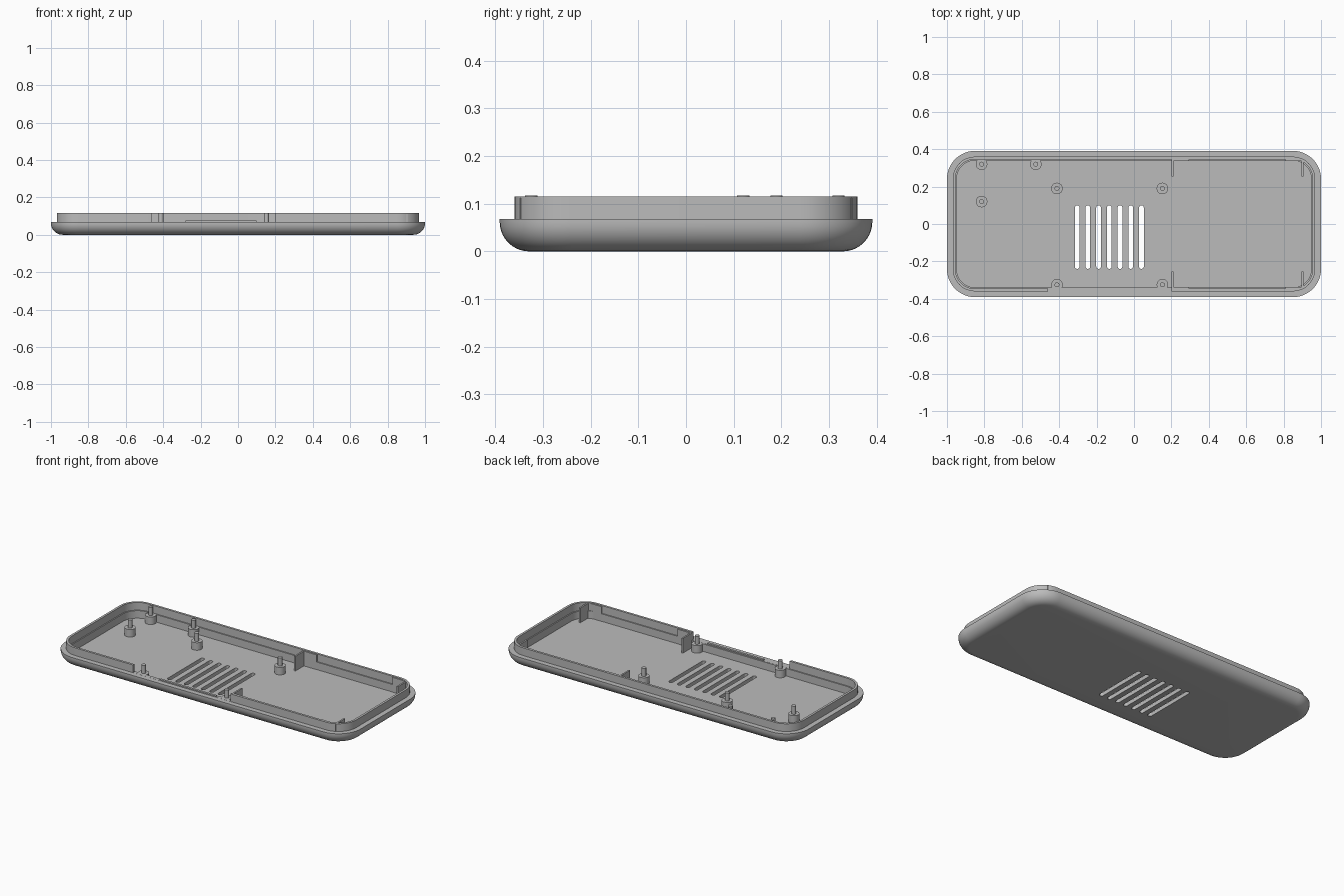
import bpy
import bmesh
from math import sin, cos, pi

cube = bpy.data.objects.get("Cube")
if cube:
    bpy.data.objects.remove(cube, do_unlink=True)

grey = bpy.data.materials.new("matte grey plastic")
grey.use_nodes = True
COLOUR = (0.5, 0.5, 0.5, 1)
grey.diffuse_color = COLOUR
grey.node_tree.nodes["Principled BSDF"].inputs["Base Color"].default_value = COLOUR


def ring(hx, hy, r, z, cx=0, cy=0, seg=12):
    """Points of a rounded rectangle."""
    pts = []
    for k, (sx, sy) in enumerate([(1, 1), (-1, 1), (-1, -1), (1, -1)]):
        for i in range(seg + 1):
            a = (k + i / seg) * pi / 2
            pts.append((cx + sx * (hx - r) + r * cos(a),
                        cy + sy * (hy - r) + r * sin(a), z))
    return pts


def loft(bm, rings):
    """Skin a stack of rings and cap both ends."""
    loops = [[bm.verts.new(p) for p in pts] for pts in rings]
    n = len(loops[0])
    for a, b in zip(loops, loops[1:]):
        for i in range(n):
            j = (i + 1) % n
            bm.faces.new((a[i], a[j], b[j], b[i]))
    bm.faces.new(loops[0][::-1])
    bm.faces.new(loops[-1])


def finish(name, bm, smooth=False):
    bmesh.ops.remove_doubles(bm, verts=bm.verts, dist=1e-6)
    bmesh.ops.recalc_face_normals(bm, faces=bm.faces)
    mesh = bpy.data.meshes.new(name)
    bm.to_mesh(mesh)
    bm.free()
    mesh.materials.append(grey)
    obj = bpy.data.objects.new(name, mesh)
    bpy.context.collection.objects.link(obj)
    if smooth:
        shade(obj)
    return obj


def activate(obj):
    bpy.ops.object.select_all(action='DESELECT')
    obj.select_set(True)
    bpy.context.view_layer.objects.active = obj


def shade(obj):
    activate(obj)
    bpy.ops.object.shade_smooth_by_angle(angle=0.6)


def box(name, x0, x1, y0, y1, z0, z1):
    bm = bmesh.new()
    loft(bm, [[(x0, y0, z), (x1, y0, z), (x1, y1, z), (x0, y1, z)] for z in (z0, z1)])
    return finish(name, bm)


def cut(target, cutter):
    mod = target.modifiers.new("cut", 'BOOLEAN')
    mod.operation, mod.solver, mod.object = 'DIFFERENCE', 'EXACT', cutter
    activate(target)
    bpy.ops.object.modifier_apply(modifier=mod.name)
    bpy.data.objects.remove(cutter, do_unlink=True)


# Tray shell: rounded underside, shoulder, raised lip, inner wall and floor
HX, HY, R = 1.0, 0.391, 0.15
FILLET, SHOULDER, LIP, FLOOR = 0.062, 0.068, 0.115, 0.022
profile = [(FILLET * (1 - sin(i * pi / 20)), FILLET * (1 - cos(i * pi / 20)))
           for i in range(11)]
profile += [(0, SHOULDER), (0.031, SHOULDER), (0.031, LIP), (0.045, LIP),
            (0.045, SHOULDER), (0.052, SHOULDER), (0.052, FLOOR)]
bm = bmesh.new()
loft(bm, [ring(HX - d, HY - d, R - d, z) for d, z in profile])
tray = finish("tray_shell", bm)

# Vent slots through the floor
bm = bmesh.new()
for i in range(7):
    loft(bm, [ring(0.0125, 0.17, 0.0124, z, -0.304 + i * 0.0573, -0.07, 6)
              for z in (-0.05, 0.05)])
cut(tray, finish("vent_cutter", bm))

# Opening in the front lip
cut(tray, box("lip_cutter", -0.46, 0.2, -0.45, -0.3, SHOULDER + 0.0005, 0.2))
shade(tray)
box("low_front_lip", -0.28, 0.1, -0.36, -0.346, 0.06, 0.075)

# Mounting posts with locating pins
posts = [(-0.815, 0.32), (-0.525, 0.32), (-0.815, 0.12), (-0.412, 0.19),
         (0.152, 0.19), (-0.412, -0.325), (0.152, -0.325)]
BASE, PIN = 0.031, 0.013
for i, (x, y) in enumerate(posts):
    bm = bmesh.new()
    loft(bm, [ring(r, r, r - 1e-5, z, x, y, 6) for r, z in
              [(BASE, FLOOR - 0.005), (BASE, 0.068), (PIN, 0.068), (PIN, 0.117)]])
    finish(f"mounting_post_{i + 1}", bm, smooth=True)

# Corner brackets: a cross rib and a plate along the wall, both sides
for side, label in ((1, "back"), (-1, "front")):
    for x, inward, end in ((0.205, 1, "middle"), (0.9, -1, "end")):
        y0, y1 = sorted((side * 0.255, side * 0.348))
        box(f"{label}_{end}_rib", x - 0.005, x + 0.005, y0, y1, FLOOR - 0.005, 0.112)
        x0, x1 = sorted((x, x + inward * 0.09))
        y0, y1 = sorted((side * 0.338, side * 0.348))
        box(f"{label}_{end}_plate", x0, x1, y0, y1, FLOOR - 0.005, 0.112)
